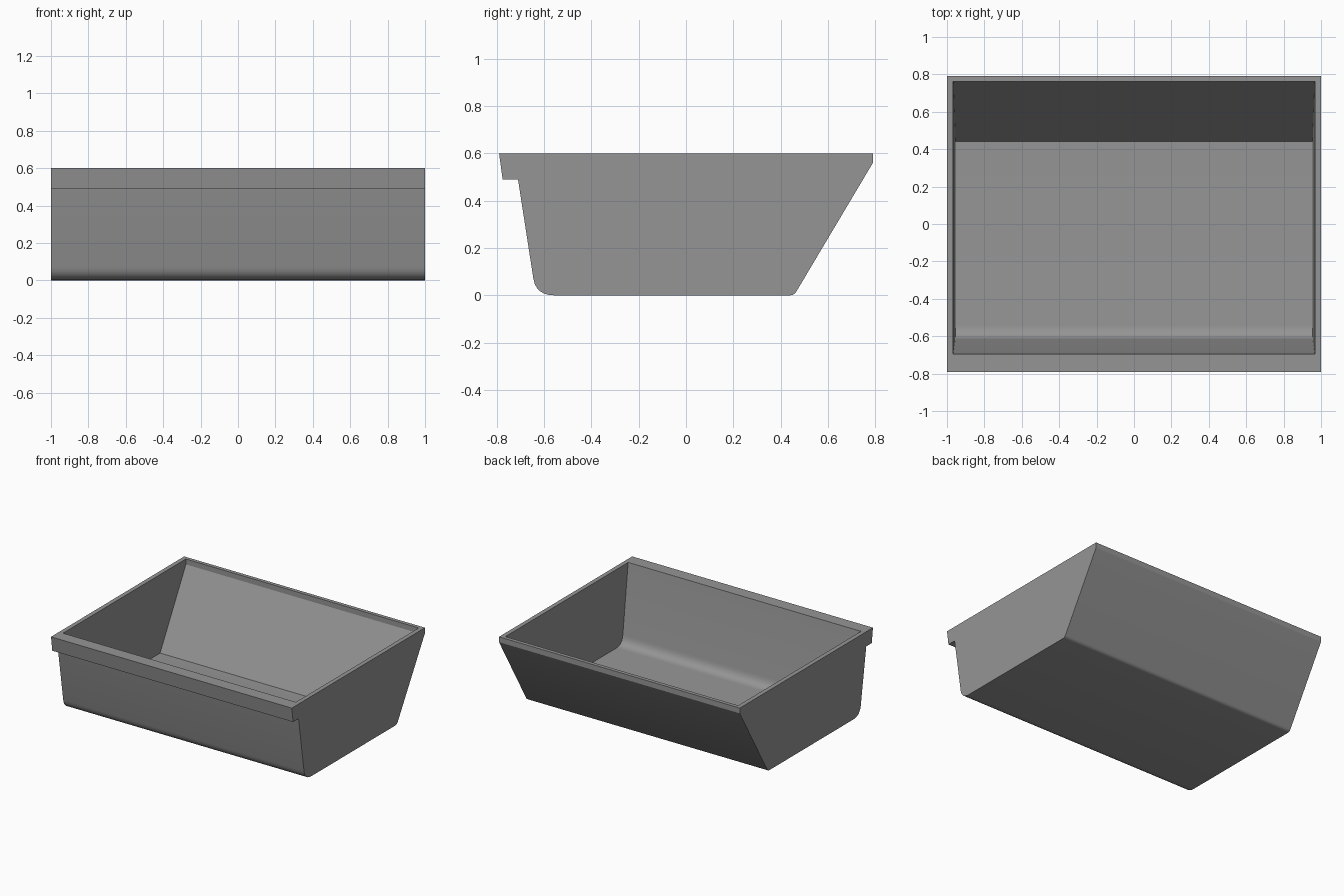
import bpy, bmesh, math

cube = bpy.data.objects.get("Cube")
if cube:
    bpy.data.objects.remove(cube)

HEIGHT = 0.6
FLOOR = 0.02

grey = bpy.data.materials.new("mid grey")
grey.use_nodes = True
colour = (0.3, 0.3, 0.3, 1)
grey.diffuse_color = colour
grey.node_tree.nodes["Principled BSDF"].inputs["Base Color"].default_value = colour


def rounded(a, corner, b, steps):
    """Curve from a to b that bends at the corner, as (y, z) points."""
    points = []
    for i in range(steps + 1):
        t = i / steps
        points.append(tuple((1 - t) ** 2 * p + 2 * t * (1 - t) * q + t * t * r
                            for p, q, r in zip(a, corner, b)))
    return points


# Side profiles, from the front rim down, along the base and up the back
outer = [(-0.79, HEIGHT), (-0.775, 0.49), (-0.71, 0.49)]
outer += rounded((-0.645, 0.07), (-0.634, 0), (-0.555, 0), 6)
outer += rounded((0.44, 0), (0.457, 0), (0.467, 0.017), 3)
outer += [(0.79, 0.56), (0.79, HEIGHT)]

inner = [(-0.695, HEIGHT)]
inner += rounded((-0.617, 0.09), (-0.606, FLOOR), (-0.54, FLOOR), 6)
inner += [(0.44, FLOOR), (0.762, 0.56), (0.762, HEIGHT)]

bm = bmesh.new()


def shell(profile, half_width):
    """Trough with a wall at each end; returns its left and right loops."""
    sides = [[bm.verts.new((s * half_width(z), y, z)) for y, z in profile]
             for s in (1, -1)]
    left, right = sides
    for i in range(len(profile) - 1):
        bm.faces.new((left[i], left[i + 1], right[i + 1], right[i]))
    bm.faces.new(left)
    bm.faces.new(right[::-1])
    return sides


# Outside, and the slightly tapered cavity
outer_left, outer_right = shell(outer, lambda z: 1.0)
inner_left, inner_right = shell(
    inner, lambda z: 0.955 + 0.012 * (z - FLOOR) / (HEIGHT - FLOOR))

# Flat rim joining the two
outer_rim = [outer_left[0], outer_left[-1], outer_right[-1], outer_right[0]]
inner_rim = [inner_left[0], inner_left[-1], inner_right[-1], inner_right[0]]
for i in range(4):
    j = (i + 1) % 4
    bm.faces.new((outer_rim[i], outer_rim[j], inner_rim[j], inner_rim[i]))

bmesh.ops.recalc_face_normals(bm, faces=bm.faces)
mesh = bpy.data.meshes.new("storage_bin")
bm.to_mesh(mesh)
bm.free()
mesh.materials.append(grey)

storage_bin = bpy.data.objects.new("storage_bin", mesh)
bpy.context.collection.objects.link(storage_bin)
bpy.ops.object.select_all(action="DESELECT")
storage_bin.select_set(True)
bpy.context.view_layer.objects.active = storage_bin
bpy.ops.object.shade_smooth_by_angle(angle=math.radians(29))
